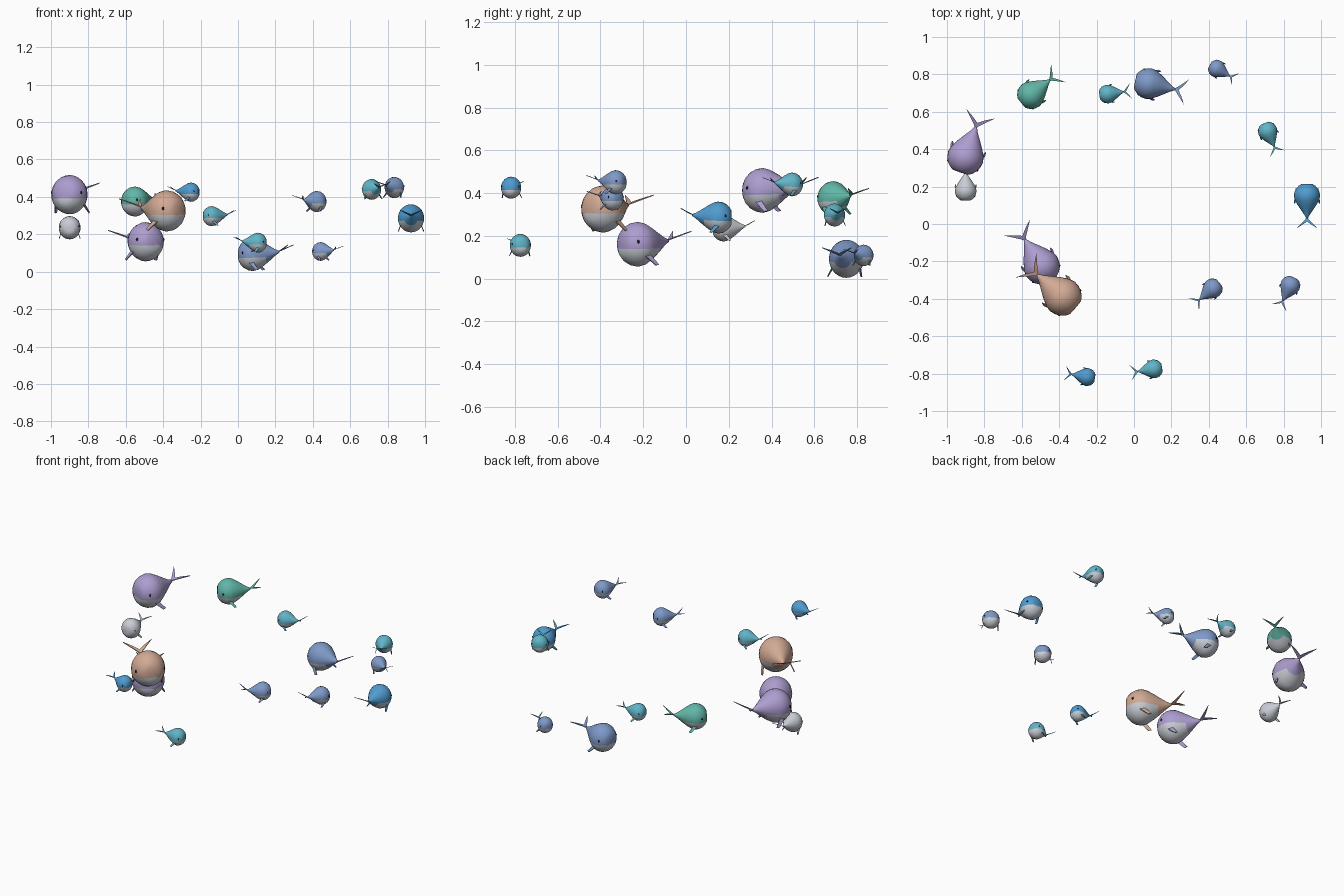
import bpy, bmesh, math
from mathutils import Matrix, Vector

if "Cube" in bpy.data.objects:
    bpy.data.objects.remove(bpy.data.objects["Cube"])


def material(name, rgb):
    m = bpy.data.materials.new(name)
    m.diffuse_color = (*rgb, 1)
    m.use_nodes = True
    m.node_tree.nodes["Principled BSDF"].inputs["Base Color"].default_value = m.diffuse_color
    return m


MATS = {
    "purple": material("purple", (0.42, 0.34, 0.63)),
    "salmon": material("salmon", (0.64, 0.40, 0.30)),
    "green": material("sea green", (0.12, 0.47, 0.39)),
    "teal": material("teal", (0.12, 0.46, 0.58)),
    "slate": material("slate blue", (0.21, 0.32, 0.58)),
    "blue": material("bright blue", (0.08, 0.33, 0.63)),
    "pale": material("pale grey", (0.58, 0.61, 0.66)),
}
EYE = material("eye black", (0.015, 0.015, 0.02))

# Half profile from the blunt nose to the narrow tail stock: (along, radius)
PROFILE = [(0.91, 0.0), (0.90, 0.43), (0.78, 0.63), (0.58, 0.82), (0.3, 0.955),
           (0.0, 1.0), (-0.3, 0.93), (-0.7, 0.71), (-1.1, 0.44), (-1.45, 0.2),
           (-1.72, 0.06), (-1.76, 0.0)]
SEGMENTS = 28


def finish(name, bm, place, mats):
    bmesh.ops.transform(bm, matrix=place, verts=bm.verts)
    bmesh.ops.recalc_face_normals(bm, faces=bm.faces)
    mesh = bpy.data.meshes.new(name)
    bm.to_mesh(mesh)
    bm.free()
    for m in mats:
        mesh.materials.append(m)
    obj = bpy.data.objects.new(name, mesh)
    bpy.context.collection.objects.link(obj)
    return obj


def smooth(obj, angle):
    bpy.ops.object.select_all(action="DESELECT")
    obj.select_set(True)
    bpy.context.view_layer.objects.active = obj
    bpy.ops.object.shade_smooth_by_angle(angle=math.radians(angle))


def make_body(place, mat):
    bm = bmesh.new()
    line = [bm.verts.new((x, 0, r)) for x, r in PROFILE]
    edges = [bm.edges.new(pair) for pair in zip(line, line[1:])]
    bmesh.ops.spin(bm, geom=line + edges, cent=(0, 0, 0), axis=(1, 0, 0),
                   angle=math.tau, steps=SEGMENTS)
    bmesh.ops.remove_doubles(bm, verts=bm.verts, dist=0.001)
    # Clean edge for the pale belly patch
    for co, no in (((0, 0, -0.2), (0, 0, 1)), ((-0.95, 0, 0), (1, 0, 0))):
        bmesh.ops.bisect_plane(bm, geom=bm.verts[:] + bm.edges[:] + bm.faces[:],
                               plane_co=co, plane_no=no)
    for f in bm.faces:
        c = f.calc_center_median()
        f.material_index = int(c.z < -0.2 and c.x > -0.95)
    # Slightly tall body with a raised tail
    for v in bm.verts:
        v.co.z = v.co.z * 1.07 + 0.18 * (min(v.co.x, 0) / 1.75) ** 2
    smooth(finish("body", bm, place, [mat, MATS["pale"]]), 35)


def plate(bm, outline, offset):
    """Thin fin: outline points extruded along an offset vector."""
    face = bm.faces.new([bm.verts.new(p) for p in outline])
    out = bmesh.ops.extrude_face_region(bm, geom=[face])
    bmesh.ops.translate(bm, vec=offset,
                        verts=[g for g in out["geom"] if isinstance(g, bmesh.types.BMVert)])


def make_fins(place, mat):
    flukes, flippers = bmesh.new(), bmesh.new()
    for s in (-1, 1):
        plate(flukes, [(-1.6, 0, 0.13), (-1.8, s * 0.14, 0.23), (-2.12, s * 0.46, 0.40),
                       (-2.5, s * 0.85, 0.60), (-2.2, s * 0.34, 0.42), (-1.95, 0, 0.27)],
              Vector((0, 0, 0.05)))
        plate(flippers, [(0.12, s * 0.78, -0.55), (-0.2, s * 0.76, -0.5),
                         (-0.58, s * 0.92, -0.98), (-0.4, s * 0.96, -1.02)],
              Vector((0, s * 0.05, 0.02)))
    finish("tail_flukes", flukes, place, [mat])
    finish("flippers", flippers, place, [mat])


def make_eyes(place):
    bm = bmesh.new()
    for s in (-1, 1):
        spot = Matrix.Translation((0.5, s * 0.84, 0.12)) @ Matrix.Diagonal((0.06, 0.06, 0.09, 1))
        bmesh.ops.create_uvsphere(bm, u_segments=10, v_segments=6, radius=1, matrix=spot)
    smooth(finish("eyes", bm, place, [EYE]), 60)


# Each whale: colour, centre, half width, tail direction in plan
POD = [
    ("green", (-0.55, 0.69, 0.375), 0.075, (0.10, 0.08)),
    ("teal", (-0.14, 0.695, 0.297), 0.050, (1.0, 0.14)),
    ("slate", (0.08, 0.75, 0.092), 0.083, (0.12, -0.026)),
    ("slate", (0.443, 0.83, 0.108), 0.047, (0.07, -0.04)),
    ("teal", (0.715, 0.495, 0.440), 0.052, (0.035, -0.08)),
    ("blue", (0.925, 0.15, 0.285), 0.070, (0.0, -1.0)),
    ("slate", (0.835, -0.33, 0.450), 0.053, (-0.04, -0.08)),
    ("slate", (0.42, -0.345, 0.375), 0.053, (-0.065, -0.055)),
    ("teal", (0.105, -0.775, 0.155), 0.050, (-0.075, -0.012)),
    ("blue", (-0.252, -0.818, 0.425), 0.048, (-0.075, 0.013)),
    ("salmon", (-0.383, -0.387, 0.325), 0.103, (-0.125, 0.107)),
    ("purple", (-0.495, -0.225, 0.160), 0.098, (-0.085, 0.135)),
    ("purple", (-0.90, 0.36, 0.412), 0.098, (0.055, 0.16)),
    ("pale", (-0.90, 0.178, 0.235), 0.058, (0.0, 1.0)),
]

for colour, centre, size, tail in POD:
    heading = math.atan2(-tail[1], -tail[0])
    place = (Matrix.Translation(centre) @ Matrix.Rotation(heading, 4, "Z")
             @ Matrix.Scale(size, 4))
    make_body(place, MATS[colour])
    make_fins(place, MATS[colour])
    make_eyes(place)
